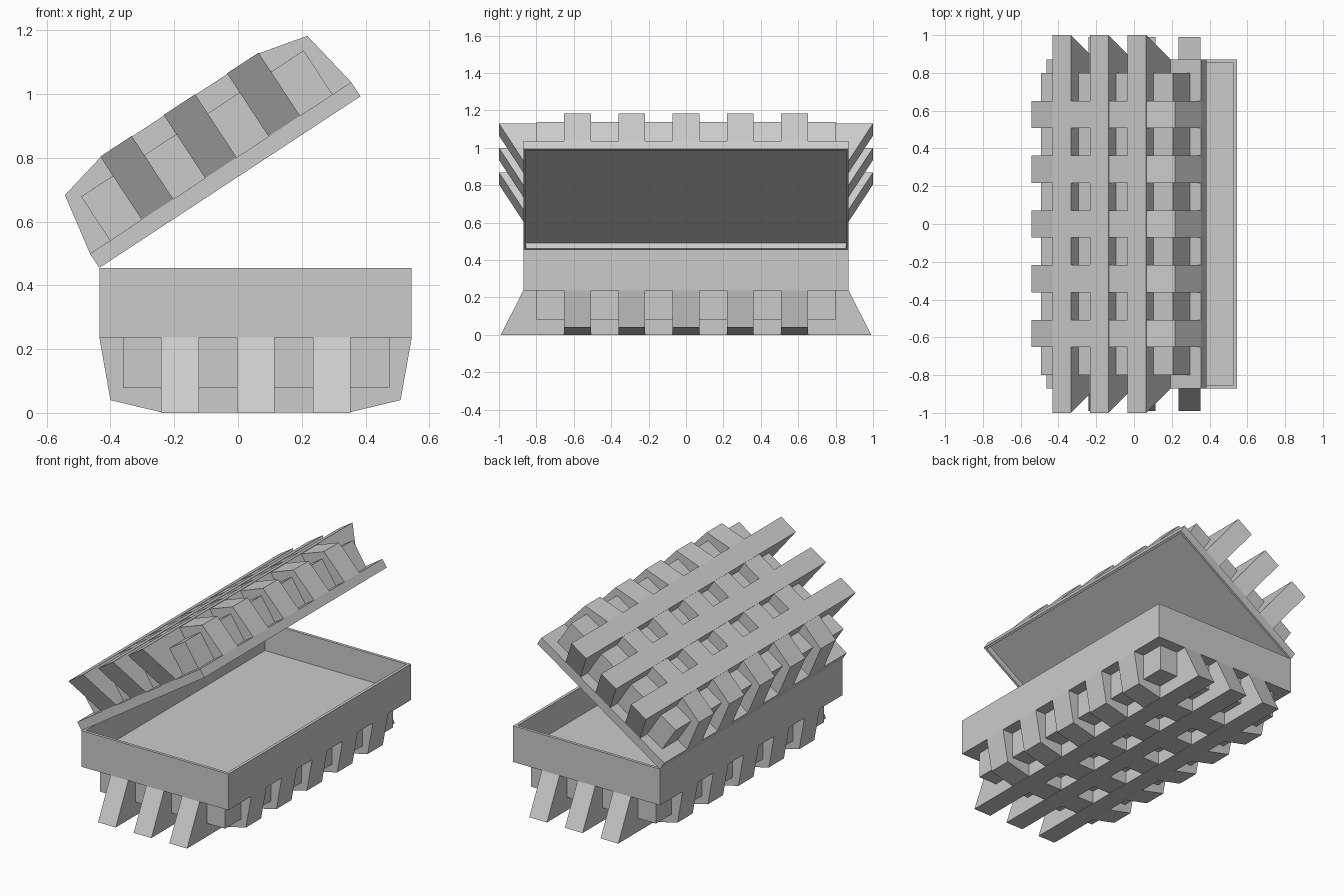
import bpy
import bmesh
from math import radians
from mathutils import Matrix, Vector

if "Cube" in bpy.data.objects:
    bpy.data.objects.remove(bpy.data.objects["Cube"])

WIDTH, HALF_LEN, HEM = 0.98, 0.87, 0.455   # shell width, half length, hinge height
HINGE = Vector((-0.435, 0, HEM))
RIB = 0.235                                # rib height above the shell wall

grey = bpy.data.materials.new("plain grey")
grey.use_nodes = True
grey.diffuse_color = (0.6, 0.6, 0.6, 1)
grey.node_tree.nodes["Principled BSDF"].inputs["Base Color"].default_value = (0.6, 0.6, 0.6, 1)


def finish(name, bm, matrix):
    bmesh.ops.recalc_face_normals(bm, faces=bm.faces)
    mesh = bpy.data.meshes.new(name)
    bm.to_mesh(mesh)
    bm.free()
    mesh.materials.append(grey)
    obj = bpy.data.objects.new(name, mesh)
    bpy.context.collection.objects.link(obj)
    obj.matrix_world = matrix


def box(low, high):
    bm = bmesh.new()
    bmesh.ops.create_cube(bm, size=1)
    low, high = Vector(low), Vector(high)
    bmesh.ops.scale(bm, vec=high - low, verts=bm.verts)
    bmesh.ops.translate(bm, vec=(low + high) / 2, verts=bm.verts)
    return bm


def tray(name, height, wall, depth, matrix):
    """Shallow open box, hollowed from its z = 0 face."""
    bm = box((0, -HALF_LEN, 0), (WIDTH, HALF_LEN, height))
    rim = min(bm.faces, key=lambda f: f.calc_center_median().z)
    bmesh.ops.inset_region(bm, faces=[rim], thickness=wall)
    floor = bmesh.ops.extrude_discrete_faces(bm, faces=[rim])["faces"][0]
    bmesh.ops.translate(bm, vec=(0, 0, depth), verts=floor.verts)
    finish(name, bm, matrix)


def extrude(name, profile, direction, matrix):
    """Solid made by sweeping a closed outline in a straight line."""
    bm = bmesh.new()
    face = bm.faces.new([bm.verts.new(p) for p in profile])
    swept = bmesh.ops.extrude_face_region(bm, geom=[face])["geom"]
    verts = [v for v in swept if isinstance(v, bmesh.types.BMVert)]
    bmesh.ops.translate(bm, vec=direction, verts=verts)
    finish(name, bm, matrix)


def half(prefix, height, wall, depth, reach, core, matrix):
    tray(prefix + "_tray", height, wall, depth, matrix)

    # Raised block seen between the ribs
    finish(prefix + "_core",
           box((0.075, -0.8, height - 0.005), (WIDTH - 0.07, 0.8, height + core)), matrix)

    # Three lengthwise ribs with flared ends
    top = height + RIB + 0.002
    for i in range(3):
        x = 0.194 + 0.238 * i
        outline = [(x, -HALF_LEN, height), (x, HALF_LEN, height),
                   (x, reach, top), (x, -reach, top)]
        extrude(f"{prefix}_long_rib_{i + 1}", outline, (0.118, 0, 0), matrix)

    # Five crosswise ribs with bevelled shoulders
    side = [(0, 0), (0.035, RIB - 0.038), (0.194, RIB)]
    side += [(WIDTH - x, z) for x, z in reversed(side)]
    for i in range(5):
        y = 0.29 * (i - 2) - 0.072
        outline = [(x, y, height + z) for x, z in side]
        extrude(f"{prefix}_cross_rib_{i + 1}", outline, (0, 0.144, 0), matrix)


# Base is upside down, lid swings open about the hinge edge
half("base", 0.218, 0.025, 0.17, 0.99, 0.157,
     Matrix.Translation(HINGE) @ Matrix.Rotation(radians(180), 4, "X"))
half("lid", 0.053, 0.02, 0.035, 1.0, 0.165,
     Matrix.Translation(HINGE) @ Matrix.Rotation(radians(-33.3), 4, "Y"))
